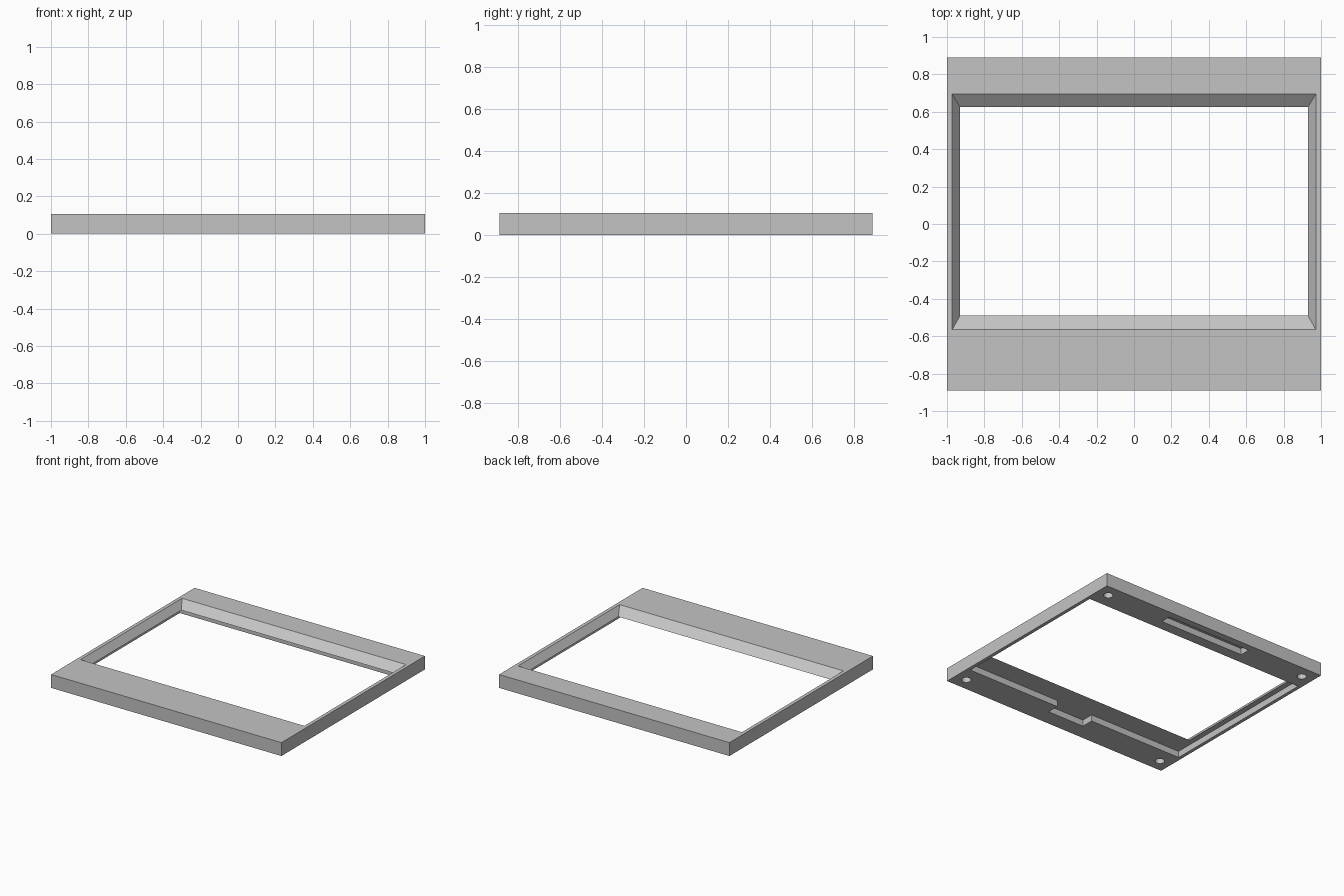
import bpy
import bmesh

if "Cube" in bpy.data.objects:
    bpy.data.objects.remove(bpy.data.objects["Cube"], do_unlink=True)

HEIGHT = 0.105
POCKET = 0.05      # depth of the recesses underneath
BELOW = -0.05      # cutters start below the base

grey = bpy.data.materials.new("plain grey")
grey.use_nodes = True
grey.diffuse_color = (0.55, 0.55, 0.55, 1)
grey.node_tree.nodes["Principled BSDF"].inputs["Base Color"].default_value = grey.diffuse_color


def rect(x0, x1, y0, y1):
    return [(x0, y0), (x1, y0), (x1, y1), (x0, y1)]


def loft(name, low, z0, high, z1):
    """Solid between two matching outlines at two heights."""
    bm = bmesh.new()
    a = [bm.verts.new((x, y, z0)) for x, y in low]
    b = [bm.verts.new((x, y, z1)) for x, y in high]
    bm.faces.new(a[::-1])
    bm.faces.new(b)
    for i in range(len(a)):
        j = (i + 1) % len(a)
        bm.faces.new((a[i], a[j], b[j], b[i]))
    bmesh.ops.recalc_face_normals(bm, faces=bm.faces)
    mesh = bpy.data.meshes.new(name)
    bm.to_mesh(mesh)
    bm.free()
    mesh.materials.append(grey)
    obj = bpy.data.objects.new(name, mesh)
    bpy.context.collection.objects.link(obj)
    return obj


def cut(target, cutter):
    """Subtract the cutter and discard it."""
    cutter.hide_render = True
    mod = target.modifiers.new(cutter.name, 'BOOLEAN')
    mod.operation = 'DIFFERENCE'
    mod.solver = 'EXACT'
    mod.object = cutter
    bpy.context.view_layer.objects.active = target
    bpy.ops.object.modifier_apply(modifier=mod.name)
    bpy.data.objects.remove(cutter, do_unlink=True)


# Outer slab
outline = rect(-1, 1, -0.89, 0.89)
frame = loft("bezel_frame", outline, 0, outline, HEIGHT)

# Panel recess underneath, with a cable notch toward the front
recess = [(-0.973, -0.663), (-0.16, -0.663), (-0.16, -0.76), (0.16, -0.76),
          (0.16, -0.663), (0.973, -0.663), (0.973, 0.667), (-0.973, 0.667)]
cut(frame, loft("panel_recess", recess, BELOW, recess, POCKET))

# Window with sloped sides, extended past both ends for a clean cut
lip = rect(-0.93, 0.93, -0.49, 0.625)
rim = rect(-0.972, 0.972, -0.565, 0.695)


def slope(t):
    return [(p[0] + (q[0] - p[0]) * t, p[1] + (q[1] - p[1]) * t) for p, q in zip(lip, rim)]


rise = HEIGHT - POCKET
cut(frame, loft("window", slope(-0.3), POCKET - 0.3 * rise, slope(1.3), POCKET + 1.3 * rise))

# Long slot under the back margin
slot = rect(-0.37, 0.37, 0.752, 0.834)
cut(frame, loft("back_slot", slot, BELOW, slot, POCKET))

# Blind screw holes in the corners
for sx in (-1, 1):
    for sy in (-1, 1):
        bpy.ops.mesh.primitive_cylinder_add(vertices=32, radius=0.034, depth=0.15,
                                            location=(sx * 0.904, sy * 0.79, 0))
        hole = bpy.context.object
        hole.name = "screw_hole"
        hole.data.materials.append(grey)
        cut(frame, hole)

# Smooth hole walls, crisp edges elsewhere
bpy.ops.object.select_all(action='DESELECT')
frame.select_set(True)
bpy.context.view_layer.objects.active = frame
bpy.ops.object.shade_smooth_by_angle(angle=0.5)
